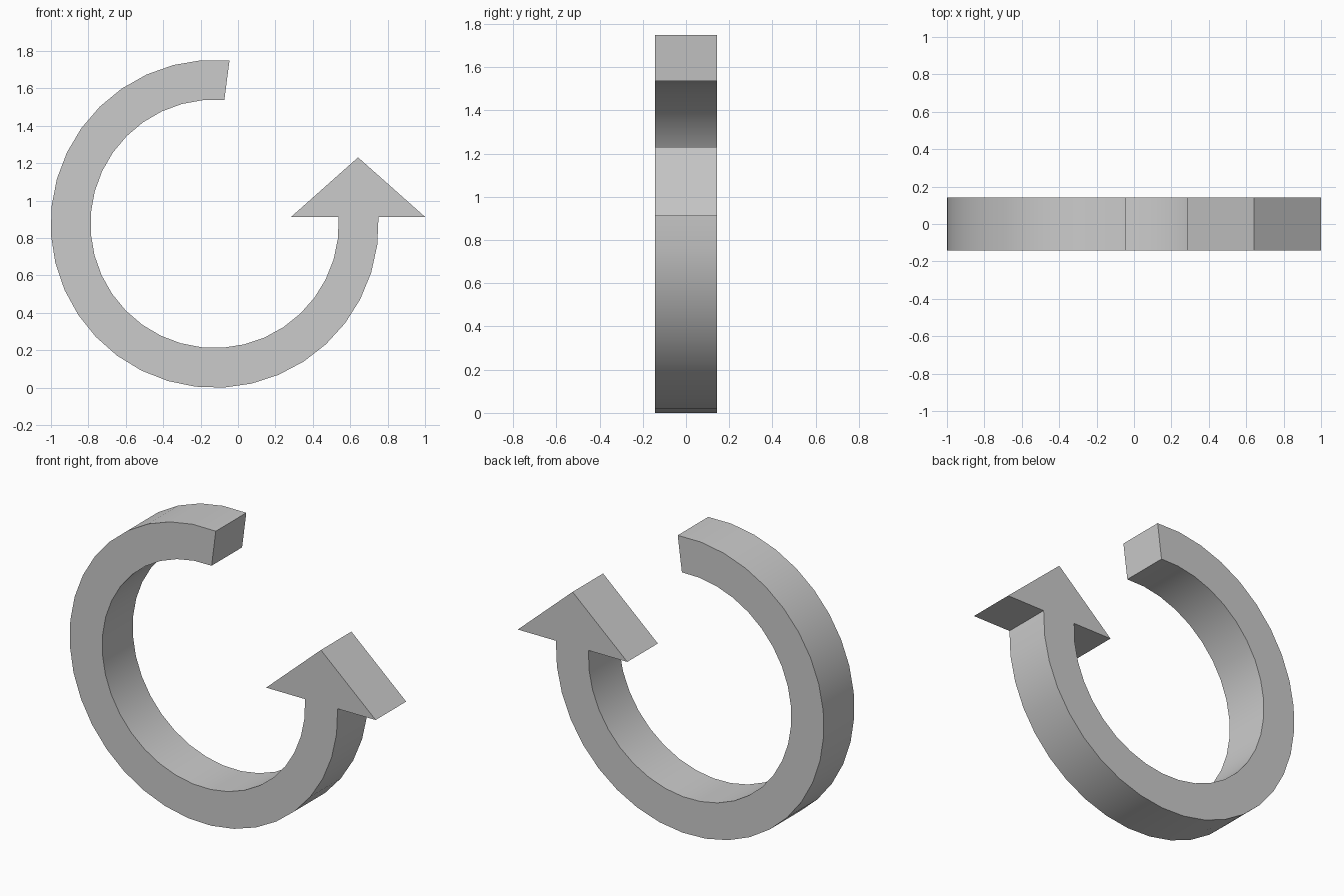
import bpy, bmesh
from math import cos, sin, radians

if "Cube" in bpy.data.objects:
    bpy.data.objects.remove(bpy.data.objects["Cube"])

CX, CZ = -0.125, 0.875      # ring centre
HALF = 0.1425               # half thickness in y
SEGS = 28
BASE_Z = 0.912              # underside of the arrow head


def arc(bm, radius, start, end):
    """Row of points on the ring, running counter-clockwise from the cut end."""
    row = []
    for i in range(SEGS + 1):
        a = radians(start + (end - start) * i / SEGS)
        row.append(bm.verts.new((CX + radius * cos(a), -HALF, CZ + radius * sin(a))))
    row[-1].co.z = BASE_Z
    return row


bm = bmesh.new()

# ring band
outer = arc(bm, 0.877, 84.8, 362.4)
inner = arc(bm, 0.664, 85.5, 363.2)
for i in range(SEGS):
    bm.faces.new((outer[i], inner[i], inner[i + 1], outer[i + 1]))

# arrow head, sharing the neck points with the band
left, right, tip = [bm.verts.new((x, -HALF, z))
                    for x, z in ((0.284, BASE_Z), (1.0, BASE_Z), (0.642, 1.23))]
bm.faces.new((left, inner[-1], outer[-1], right, tip))

# thickness
front = bm.faces[:]
ext = bmesh.ops.extrude_face_region(bm, geom=front, use_keep_orig=True)
moved = [v for v in ext["geom"] if isinstance(v, bmesh.types.BMVert)]
bmesh.ops.translate(bm, verts=moved, vec=(0, 2 * HALF, 0))
bmesh.ops.recalc_face_normals(bm, faces=bm.faces[:])

# rest on the ground
low = min(v.co.z for v in bm.verts)
bmesh.ops.translate(bm, verts=bm.verts[:], vec=(0, 0, -low))

mesh = bpy.data.meshes.new("circular_arrow")
bm.to_mesh(mesh)
bm.free()
obj = bpy.data.objects.new("circular_arrow", mesh)
bpy.context.collection.objects.link(obj)

# smooth curved walls, crisp edges
bpy.context.view_layer.objects.active = obj
obj.select_set(True)
bpy.ops.object.shade_smooth_by_angle(angle=radians(30))
